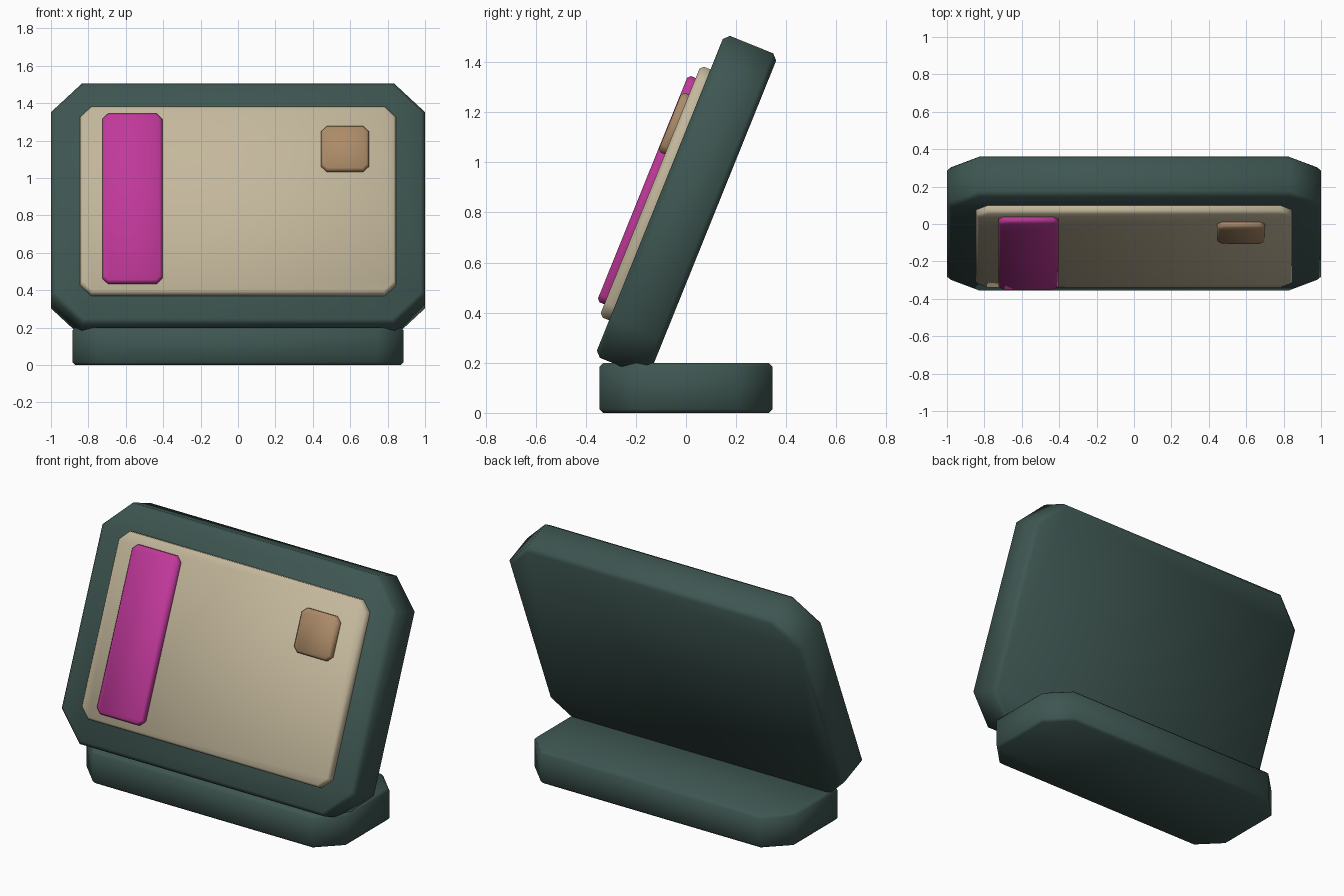
import bpy
import bmesh
from math import radians

cube = bpy.data.objects.get("Cube")
if cube:
    bpy.data.objects.remove(cube, do_unlink=True)

TILT = radians(68)


def material(name, rgb):
    mat = bpy.data.materials.new(name)
    mat.use_nodes = True
    colour = (*rgb, 1)
    mat.diffuse_color = colour
    mat.node_tree.nodes["Principled BSDF"].inputs["Base Color"].default_value = colour
    return mat


def slab(name, mat, centre, size, depth, corner, edge, tilt=0):
    """Plate with cut corners and softened rims; depth runs along local z."""
    (cx, cy), (w, h), (low, high) = centre, size, depth
    bm = bmesh.new()
    outline = []
    for sx, sy in ((1, 1), (-1, 1), (-1, -1), (1, -1)):
        cut = [(sx * w / 2, sy * (h / 2 - corner)), (sx * (w / 2 - corner), sy * h / 2)]
        outline += cut if sx == sy else cut[::-1]
    face = bm.faces.new([bm.verts.new((cx + x, cy + y, low)) for x, y in outline])
    top = bmesh.ops.extrude_face_region(bm, geom=[face])["geom"]
    for v in top:
        if isinstance(v, bmesh.types.BMVert):
            v.co.z = high
    bmesh.ops.recalc_face_normals(bm, faces=bm.faces)
    # Soften only the front and back rims
    rims = [e for e in bm.edges if abs(e.verts[0].co.z - e.verts[1].co.z) < 1e-6]
    bmesh.ops.bevel(bm, geom=rims, offset=edge, segments=1, affect="EDGES")
    bmesh.ops.recalc_face_normals(bm, faces=bm.faces)
    mesh = bpy.data.meshes.new(name)
    bm.to_mesh(mesh)
    bm.free()
    mesh.materials.append(mat)
    obj = bpy.data.objects.new(name, mesh)
    bpy.context.collection.objects.link(obj)
    obj.rotation_euler.x = tilt
    bpy.ops.object.select_all(action="DESELECT")
    obj.select_set(True)
    bpy.context.view_layer.objects.active = obj
    bpy.ops.object.shade_smooth_by_angle(angle=radians(50))
    return obj


green = material("dark green", (0.048, 0.093, 0.083))
beige = material("beige", (0.552, 0.479, 0.332))
magenta = material("magenta", (0.527, 0.040, 0.323))
tan = material("tan", (0.413, 0.258, 0.138))

# Flat foot
slab("base", green, (0, 0), (1.77, 0.69), (0, 0.2), 0.14, 0.015)

# Leaning body and the plates stacked on its front
slab("frame", green, (0, 0.768), (2, 1.386), (0.193, 0.423), 0.165, 0.022, TILT)
slab("panel", beige, (0, 0.768), (1.69, 1.08), (0.39, 0.465), 0.06, 0.014, TILT)
slab("side_strip", magenta, (-0.565, 0.767), (0.32, 0.974), (0.44, 0.497), 0.03, 0.012, TILT)
slab("square_button", tan, (0.572, 1.054), (0.255, 0.257), (0.44, 0.495), 0.03, 0.012, TILT)
